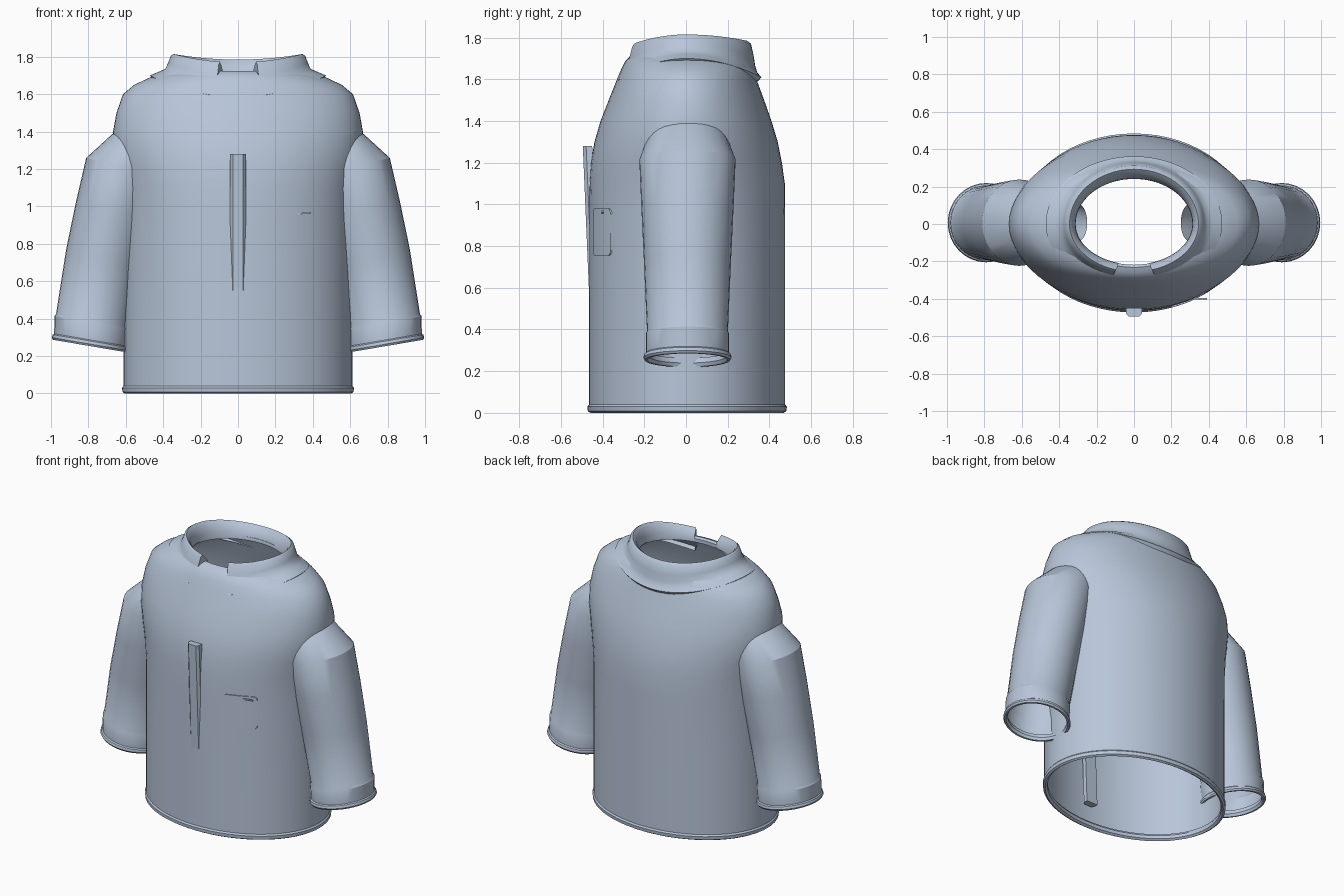
import bpy, bmesh, math

cloth = bpy.data.materials.new("pale_blue_cloth")
cloth.diffuse_color = (0.48, 0.565, 0.695, 1)


def finish(bm, name, angle=32):
    bmesh.ops.recalc_face_normals(bm, faces=bm.faces[:])
    mesh = bpy.data.meshes.new(name)
    bm.to_mesh(mesh)
    bm.free()
    mesh.materials.append(cloth)
    for p in mesh.polygons:
        p.use_smooth = True
    mesh.set_sharp_from_angle(angle=math.radians(angle))
    obj = bpy.data.objects.new(name, mesh)
    bpy.context.collection.objects.link(obj)
    return obj


def loft(name, rings, closed=True, caps=False, angle=32):
    """Skin a list of point rings; caps fills the two ends of open strips."""
    bm = bmesh.new()
    vs = [[bm.verts.new(p) for p in r] for r in rings]
    n = len(vs[0])
    for a, b in zip(vs, vs[1:]):
        for i in range(n if closed else n - 1):
            j = (i + 1) % n
            bm.faces.new((a[i], a[j], b[j], b[i]))
    if caps:
        for i in (0, n - 1):
            bm.faces.new([r[i] for r in vs])
    return finish(bm, name, angle)


def oval(t, rx, front, back):
    """Oval with different depth in front and behind."""
    s = math.sin(t)
    return rx * math.cos(t), s * (back if s > 0 else front)


# Torso: height, half width, front depth, back depth; starts with rolled hem
torso = [
    (0.045, 0.598, 0.450, 0.460), (0.03, 0.590, 0.440, 0.450),
    (0.01, 0.592, 0.443, 0.453), (0.0, 0.605, 0.458, 0.468),
    (0.008, 0.618, 0.471, 0.481), (0.03, 0.620, 0.473, 0.484),
    (0.04, 0.612, 0.465, 0.476), (0.5, 0.612, 0.465, 0.476),
    (0.95, 0.614, 0.465, 0.476), (1.1, 0.627, 0.463, 0.474),
    (1.2, 0.645, 0.456, 0.460), (1.3, 0.664, 0.439, 0.440),
    (1.4, 0.668, 0.410, 0.410), (1.5, 0.650, 0.371, 0.375),
    (1.6, 0.615, 0.331, 0.338), (1.65, 0.555, 0.310, 0.322),
    (1.69, 0.470, 0.290, 0.305), (1.715, 0.390, 0.262, 0.285),
    (1.725, 0.335, 0.232, 0.258), (1.715, 0.318, 0.218, 0.243),
    (1.69, 0.318, 0.218, 0.243),
]
SEG = 64
angles = [2 * math.pi * i / SEG for i in range(SEG)]
loft("torso", [[(*oval(t, rx, f, b), z) for t in angles]
               for z, rx, f, b in torso])

# Collar: half width, front, back, height at side, drop in front, drop behind
collar = [
    (0.312, 0.216, 0.241, 1.700, 0.00, 0.00),
    (0.314, 0.220, 0.247, 1.740, 0.01, 0.01),
    (0.326, 0.240, 0.270, 1.795, 0.045, 0.03),
    (0.345, 0.255, 0.293, 1.815, 0.045, 0.03),
    (0.360, 0.268, 0.312, 1.805, 0.05, 0.035),
    (0.375, 0.285, 0.325, 1.765, 0.07, 0.055),
    (0.390, 0.300, 0.332, 1.735, 0.08, 0.07),
    (0.420, 0.318, 0.342, 1.722, 0.10, 0.09),
    (0.472, 0.342, 0.362, 1.700, 0.115, 0.09),
    (0.455, 0.325, 0.345, 1.680, 0.115, 0.09),
]
rings = []
for k, (rx, f, b, z, df, db) in enumerate(collar):
    gap = math.radians(15 + 0.4 * k)          # opening spreads toward the tips
    ring = []
    for i in range(57):
        t = -math.pi / 2 + gap + (2 * math.pi - 2 * gap) * i / 56
        s = math.sin(t)
        ring.append((*oval(t, rx, f, b), z - s * s * (db if s > 0 else df)))
    rings.append(ring)
loft("collar", rings, closed=False, caps=True, angle=40)

# Sleeves: centre x, centre z, half width, tilt, half depth; cuff to shoulder
sleeve = [
    (0.785, 0.295, 0.186, 0.17, 0.190), (0.788, 0.270, 0.180, 0.17, 0.184),
    (0.790, 0.253, 0.188, 0.17, 0.192), (0.790, 0.253, 0.200, 0.17, 0.205),
    (0.790, 0.264, 0.206, 0.17, 0.212), (0.788, 0.280, 0.203, 0.17, 0.208),
    (0.787, 0.286, 0.196, 0.17, 0.200), (0.782, 0.380, 0.199, 0.17, 0.200),
    (0.780, 0.392, 0.193, 0.17, 0.194), (0.722, 0.730, 0.197, 0.20, 0.209),
    (0.668, 0.980, 0.199, 0.21, 0.221), (0.613, 1.215, 0.199, 0.22, 0.231),
    (0.525, 1.320, 0.150, 0.43, 0.190), (0.300, 1.480, 0.050, 2.00, 0.100),
]
for side, word in ((1, "left"), (-1, "right")):
    loft(word + "_sleeve",
         [[(side * (cx + h * math.cos(t)), 0.007 + ry * math.sin(t),
            cz + h * tilt * math.cos(t)) for t in angles[::2]]
          for cx, cz, h, tilt, ry in sleeve])

# Front placket: chamfered strip leaning back into the cloth
section = [(-0.042, 0.045), (-0.042, 0.016), (-0.028, 0.0),
           (0.028, 0.0), (0.042, 0.016), (0.042, 0.045)]
bm = bmesh.new()
ends = [[bm.verts.new((x, y0 + y, z)) for x, y in section]
        for z, y0 in ((1.28, -0.495), (0.15, -0.447))]
for i in range(6):
    j = (i + 1) % 6
    bm.faces.new((ends[0][i], ends[0][j], ends[1][j], ends[1][i]))
for e in ends:
    bm.faces.new(e)
finish(bm, "front_placket", 25)


def chest_y(x):
    return -0.465 * math.sqrt(1 - (x / 0.613) ** 2)


# Chest pocket: thin rounded patch following the chest
x0, x1, z0, z1, r = 0.20, 0.397, 0.755, 0.98, 0.025
xs = [x0 + r * (1 - math.cos(math.pi / 2 * i / 5)) for i in range(6)]
xs += [x0 + r + (x1 - x0 - 2 * r) * i / 6 for i in range(1, 6)]
xs += [x1 - r * (1 - math.cos(math.pi / 2 * i / 5)) for i in range(5, -1, -1)]
rings = []
for x in xs:
    d = max(0, r - (x - x0), r - (x1 - x))
    cut = r - math.sqrt(max(0, r * r - d * d))
    y = chest_y(x)
    lo, hi = z0 + cut, z1 - cut
    rings.append([(x, y + 0.002, lo), (x, y - 0.007, lo),
                  (x, y - 0.007, hi), (x, y + 0.002, hi)])
loft("chest_pocket", rings, caps=False)

# Small bar on the pocket opening
bm = bmesh.new()
bmesh.ops.create_cube(bm, size=1)
for v in bm.verts:
    v.co = (0.34 + v.co.x * 0.1, -0.4 + v.co.y * 0.009,
            0.962 + v.co.z * 0.008 + v.co.x * 0.01)
finish(bm, "pocket_bar")
